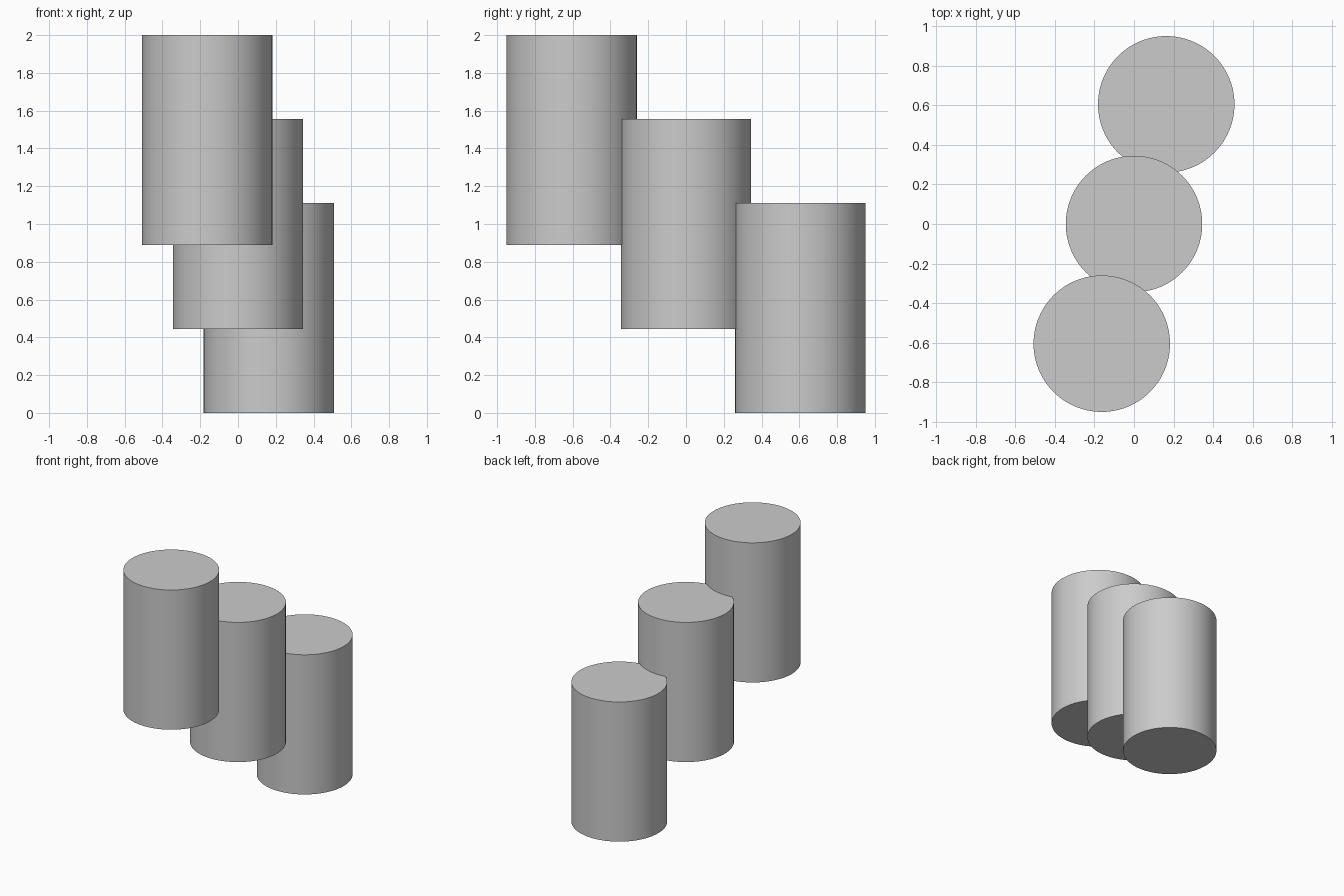
import bpy
import math

cube = bpy.data.objects.get("Cube")
if cube:
    bpy.data.objects.remove(cube, do_unlink=True)

RADIUS = 0.345
HEIGHT = 1.11
STEP = (0.163, 0.605, -0.445)  # offset from each column to the next one behind

# Single plain grey
grey = bpy.data.materials.new("light_grey")
grey.use_nodes = True
colour = (0.6, 0.6, 0.6, 1)
grey.diffuse_color = colour
grey.node_tree.nodes["Principled BSDF"].inputs["Base Color"].default_value = colour


def column(name, index):
    """Round column placed a number of steps from the middle one."""
    x, y, z = (index * s for s in STEP)
    bpy.ops.mesh.primitive_cylinder_add(
        vertices=96, radius=RADIUS, depth=HEIGHT, location=(x, y, 1 + z))
    obj = bpy.context.object
    obj.name = name
    obj.data.materials.append(grey)
    bpy.ops.object.shade_smooth_by_angle(angle=math.radians(30))


# Three overlapping columns, highest at the front
for i, name in enumerate(("front_column", "middle_column", "back_column")):
    column(name, i - 1)
